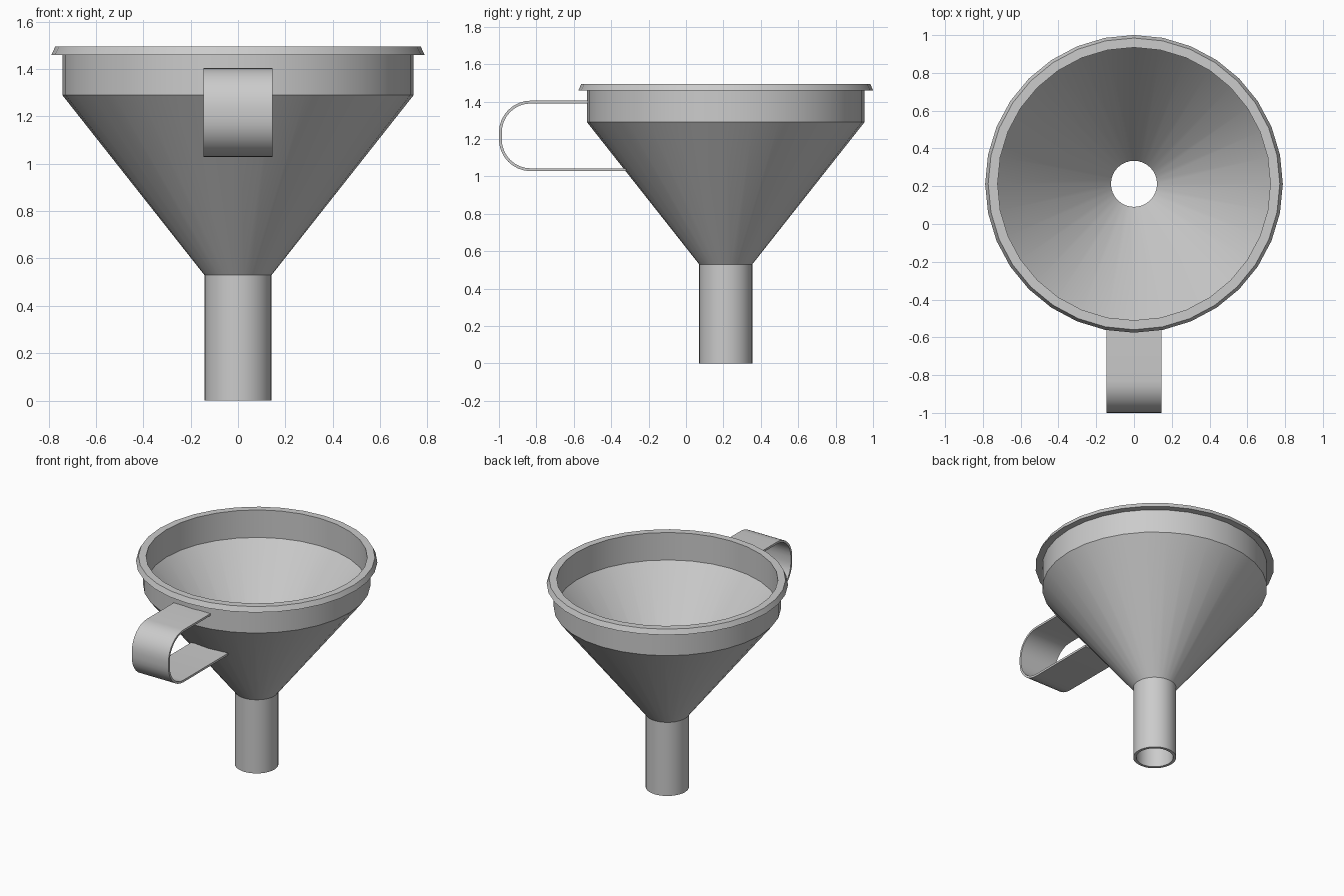
import bpy, bmesh, math

if "Cube" in bpy.data.objects:
    bpy.data.objects.remove(bpy.data.objects["Cube"])

CY = 0.2125   # funnel axis
SEG = 32


def make_object(name, bm, angle):
    bmesh.ops.recalc_face_normals(bm, faces=bm.faces)
    mesh = bpy.data.meshes.new(name)
    bm.to_mesh(mesh)
    bm.free()
    obj = bpy.data.objects.new(name, mesh)
    bpy.context.collection.objects.link(obj)
    bpy.ops.object.select_all(action='DESELECT')
    obj.select_set(True)
    bpy.context.view_layer.objects.active = obj
    bpy.ops.object.shade_smooth_by_angle(angle=math.radians(angle))
    return obj


def lathe(name, profile):
    """Closed (radius, z) profile revolved around the funnel axis."""
    bm = bmesh.new()
    rings = []
    for i in range(SEG):
        a = 2 * math.pi * i / SEG
        rings.append([bm.verts.new((r * math.sin(a), CY + r * math.cos(a), z))
                      for r, z in profile])
    n = len(profile)
    for i in range(SEG):
        a, b = rings[i], rings[(i + 1) % SEG]
        for j in range(n):
            k = (j + 1) % n
            bm.faces.new((a[j], b[j], b[k], a[k]))
    return make_object(name, bm, 30)


# Funnel: spout, cone, collar and flared rim with a thin wall
lathe("funnel_body", [
    (0.142, 0.0), (0.142, 0.53), (0.742, 1.29), (0.742, 1.46),
    (0.788, 1.46), (0.772, 1.495), (0.722, 1.495),
    (0.722, 1.297), (0.122, 0.537), (0.122, 0.0)])


# Handle: strap path in the y-z plane with rounded corners
def strap_path(inset):
    r = 0.17 - inset
    y = -1.0 + 0.17
    top, bottom = 1.405 - 0.17, 1.028 + 0.17
    pts = [(-0.523, 1.405 - inset)]
    for cz, start in ((top, 90), (bottom, 180)):
        for i in range(9):
            a = math.radians(start + 90 * i / 8)
            pts.append((y + r * math.cos(a), cz + r * math.sin(a)))
    pts.append((-0.322, 1.028 + inset))
    return pts


outer, inner = strap_path(0.0), strap_path(0.015)
bm = bmesh.new()
sections = []
for (yo, zo), (yi, zi) in zip(outer, inner):
    sections.append([bm.verts.new(c) for c in (
        (-0.146, yo, zo), (0.146, yo, zo), (0.146, yi, zi), (-0.146, yi, zi))])
for a, b in zip(sections, sections[1:]):
    for j in range(4):
        k = (j + 1) % 4
        bm.faces.new((a[j], a[k], b[k], b[j]))
bm.faces.new(sections[0])
bm.faces.new(sections[-1])
make_object("handle", bm, 30)
